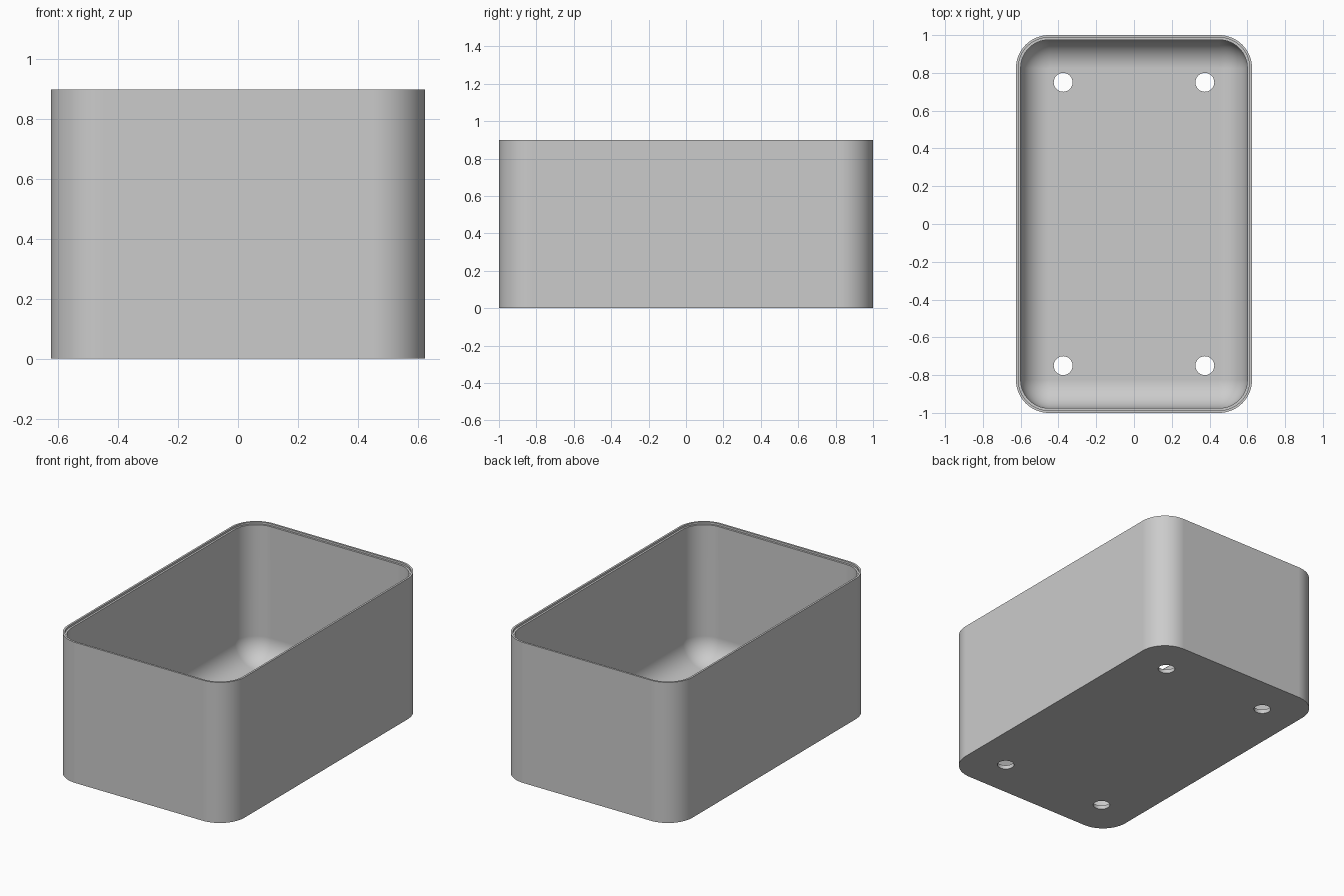
import bpy
import bmesh
from math import cos, sin, pi

WIDTH, LENGTH, HEIGHT = 1.25, 2.0, 0.9
WALL, CORNER, FILLET = 0.025, 0.175, 0.15
LIP = 0.0125
SEGMENTS = 16

cube = bpy.data.objects.get("Cube")
if cube:
    bpy.data.objects.remove(cube, do_unlink=True)

grey = bpy.data.materials.new("plain grey")
grey.use_nodes = True
colour = (0.6, 0.6, 0.6, 1)
grey.diffuse_color = colour
grey.node_tree.nodes["Principled BSDF"].inputs["Base Color"].default_value = colour


def ring(bm, inset, z):
    """Rounded rectangle of vertices, pulled in from the outer wall."""
    radius = CORNER - inset
    verts = []
    for quarter, (sx, sy) in enumerate([(1, 1), (-1, 1), (-1, -1), (1, -1)]):
        cx, cy = sx * (WIDTH / 2 - CORNER), sy * (LENGTH / 2 - CORNER)
        for i in range(SEGMENTS + 1):
            a = (quarter + i / SEGMENTS) * pi / 2
            verts.append(bm.verts.new((cx + radius * cos(a), cy + radius * sin(a), z)))
    return verts


# Tray profile: outer wall, rim with a fine inner ledge, inner wall, floor fillet
profile = [(0, 0), (0, HEIGHT), (LIP, HEIGHT), (LIP, HEIGHT - LIP), (WALL, HEIGHT - LIP)]
for i in range(SEGMENTS + 1):
    a = i / SEGMENTS * pi / 2
    profile.append((WALL + FILLET * (1 - cos(a)), WALL + FILLET * (1 - sin(a))))

bm = bmesh.new()
rings = [ring(bm, inset, z) for inset, z in profile]
for low, high in zip(rings, rings[1:]):
    for i in range(len(low)):
        j = (i + 1) % len(low)
        bm.faces.new((low[i], low[j], high[j], high[i]))
bm.faces.new(rings[0][::-1])
bm.faces.new(rings[-1])
bmesh.ops.remove_doubles(bm, verts=bm.verts, dist=1e-5)
bmesh.ops.recalc_face_normals(bm, faces=bm.faces)
mesh = bpy.data.meshes.new("tray")
bm.to_mesh(mesh)
bm.free()
tray = bpy.data.objects.new("tray", mesh)
bpy.context.collection.objects.link(tray)
mesh.materials.append(grey)

# Four round holes through the floor
bm = bmesh.new()
for sx in (-1, 1):
    for sy in (-1, 1):
        made = bmesh.ops.create_cone(bm, cap_ends=True, segments=32,
                                     radius1=0.05, radius2=0.05, depth=0.2)
        bmesh.ops.translate(bm, verts=made["verts"], vec=(sx * 0.375, sy * 0.75, 0))
cutter_mesh = bpy.data.meshes.new("hole_cutter")
bm.to_mesh(cutter_mesh)
bm.free()
cutter_mesh.materials.append(grey)
cutter = bpy.data.objects.new("hole_cutter", cutter_mesh)
bpy.context.collection.objects.link(cutter)
cutter.hide_render = True

cut = tray.modifiers.new("holes", "BOOLEAN")
cut.operation = "DIFFERENCE"
cut.solver = "EXACT"
cut.object = cutter
bpy.ops.object.select_all(action="DESELECT")
tray.select_set(True)
bpy.context.view_layer.objects.active = tray
bpy.ops.object.modifier_apply(modifier=cut.name)
bpy.data.objects.remove(cutter, do_unlink=True)

# Smooth rounded corners with crisp rims
bpy.ops.object.shade_smooth_by_angle(angle=pi / 6)
weighted = tray.modifiers.new("weighted normals", "WEIGHTED_NORMAL")
weighted.keep_sharp = True
